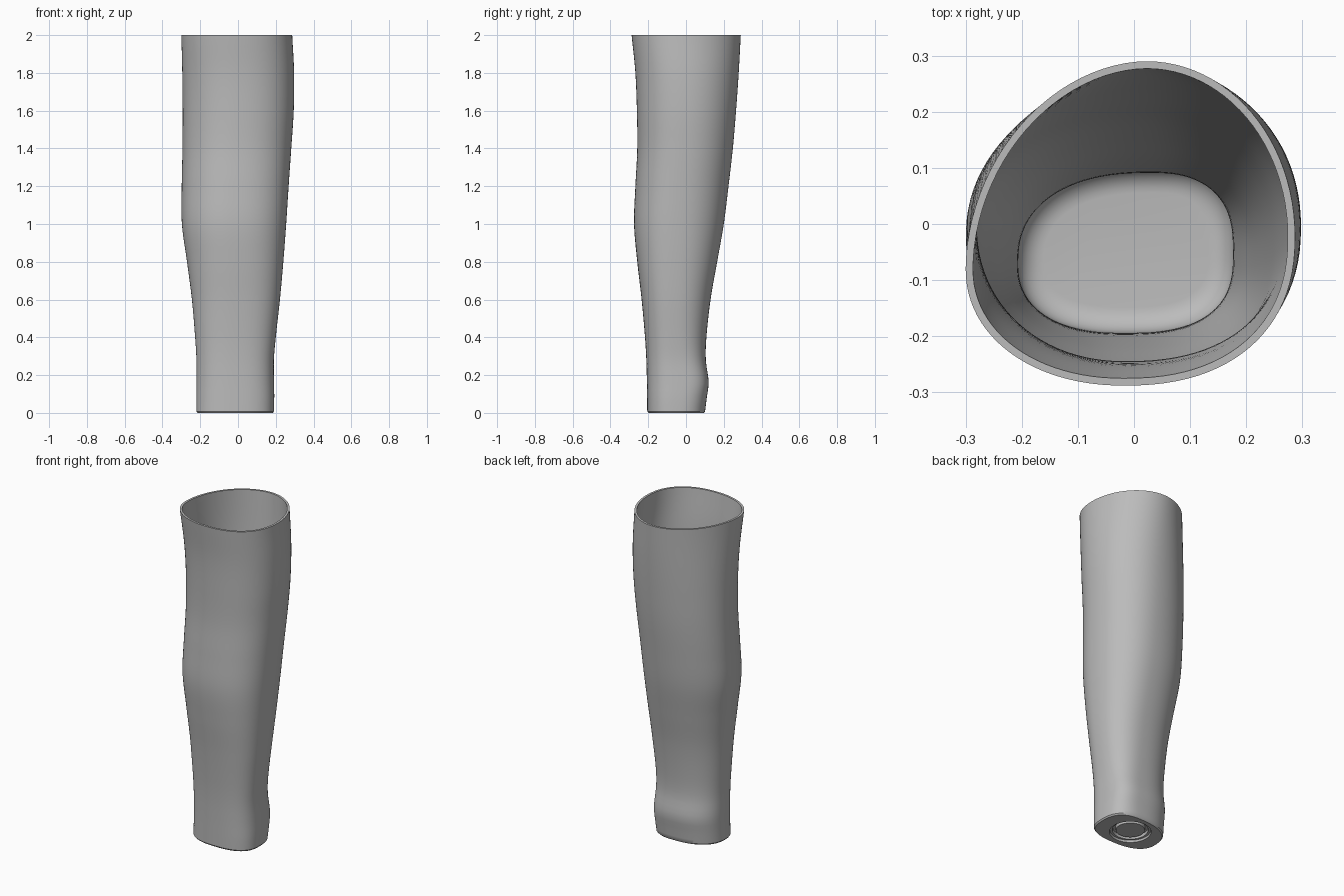
import bpy
import bmesh
from math import cos, sin, pi, radians

cube = bpy.data.objects.get("Cube")
if cube:
    bpy.data.objects.remove(cube, do_unlink=True)

SIDES = 96
WALL = 0.013
FLOOR = 0.06
HUB = (-0.015, -0.05)

# Silhouette of the shell: height, right edge, left edge, front edge, back edge
PROFILE = [
    (0.0, -0.22, 0.19, -0.205, 0.10),
    (0.08, -0.22, 0.192, -0.206, 0.11),
    (0.16, -0.22, 0.191, -0.207, 0.12),
    (0.28, -0.22, 0.19, -0.21, 0.105),
    (0.4, -0.227, 0.2, -0.217, 0.108),
    (0.6, -0.244, 0.222, -0.235, 0.13),
    (0.8, -0.27, 0.24, -0.258, 0.165),
    (1.0, -0.297, 0.255, -0.275, 0.2),
    (1.2, -0.298, 0.268, -0.268, 0.225),
    (1.4, -0.294, 0.282, -0.258, 0.248),
    (1.6, -0.293, 0.295, -0.26, 0.265),
    (1.8, -0.295, 0.297, -0.268, 0.279),
    (2.0, -0.3, 0.287, -0.288, 0.29),
]

# Section shape: height, where each edge peaks (left, back, right, front),
# then the squareness of the four corners, starting at back left
SHAPE = [
    (0.0, 0.49, 0.61, 0.42, 0.49, 2.6, 2.4, 2.4, 2.7),
    (0.16, 0.49, 0.61, 0.43, 0.49, 2.9, 2.4, 2.4, 2.7),
    (0.4, 0.49, 0.6, 0.45, 0.49, 2.4, 2.3, 2.3, 2.6),
    (1.1, 0.49, 0.56, 0.53, 0.48, 2.2, 2.1, 2.2, 2.4),
    (1.6, 0.49, 0.55, 0.48, 0.48, 2.1, 2.0, 2.1, 2.3),
    (2.0, 0.46, 0.55, 0.36, 0.48, 2.0, 1.9, 2.1, 2.3),
]


def sample(table, z):
    """Smoothly interpolate the rows of a table by height."""
    i = max(k for k in range(len(table) - 1) if table[k][0] <= z)
    a, b = table[i], table[i + 1]
    before, after = table[max(i - 1, 0)], table[min(i + 2, len(table) - 1)]
    span = b[0] - a[0]
    t = (z - a[0]) / span
    values = []
    for c in range(1, len(a)):
        m0 = (b[c] - before[c]) / (b[0] - before[0]) * span
        m1 = (after[c] - a[c]) / (after[0] - a[0]) * span
        d = b[c] - a[c]
        values.append(a[c] + t * (m0 + t * (3 * d - 2 * m0 - m1 + t * (m0 + m1 - 2 * d))))
    return values


def section(z, inset=0.0, height=None):
    """Rounded outline made of four superellipse quarters."""
    x0, x1, y0, y1 = sample(PROFILE, z)
    left, back, right, front, *powers = sample(SHAPE, z)
    y_left, y_right = y0 + (y1 - y0) * left, y0 + (y1 - y0) * right
    x_back, x_front = x0 + (x1 - x0) * back, x0 + (x1 - x0) * front
    x0, x1, y0, y1 = x0 + inset, x1 - inset, y0 + inset, y1 - inset
    points = []
    for k in range(SIDES):
        angle = 2 * pi * k / SIDES
        quarter = 4 * k // SIDES
        power = 2 / powers[quarter]
        cx = x_back if quarter < 2 else x_front
        cy = y_left if quarter in (0, 3) else y_right
        ex = x1 if quarter in (0, 3) else x0
        ey = y1 if quarter < 2 else y0
        points.append((cx + (ex - cx) * abs(cos(angle)) ** power,
                       cy + (ey - cy) * abs(sin(angle)) ** power,
                       z if height is None else height))
    return points


def circle(radius, z):
    return [(HUB[0] + radius * cos(2 * pi * k / SIDES),
             HUB[1] + radius * sin(2 * pi * k / SIDES), z) for k in range(SIDES)]


# Underside: central disc, raised ring and round recess
loops = [circle(0.08, 0.012), circle(0.083, 0.03), circle(0.098, 0.03),
         circle(0.1, 0.012), circle(0.113, 0.012), circle(0.116, 0.0)]
# Outer skin with a narrow chamfer at the foot
loops += [section(0, 0.006), section(0.008)]
steps = 64
loops += [section(0.03 + 1.97 * k / steps) for k in range(steps + 1)]
# Rim and inner skin down to the rounded floor
fillet = 0.045
bottom = FLOOR + fillet
loops += [section(2 - (2 - bottom) * k / steps, WALL) for k in range(steps + 1)]
for k in range(1, 8):
    a = k / 7 * pi / 2
    loops.append(section(bottom, WALL + fillet * (1 - cos(a)), bottom - fillet * sin(a)))

bm = bmesh.new()
rings = [[bm.verts.new(p) for p in loop] for loop in loops]
for low, high in zip(rings, rings[1:]):
    for k in range(SIDES):
        n = (k + 1) % SIDES
        bm.faces.new((low[k], low[n], high[n], high[k]))
bm.faces.new(rings[0][::-1])
bm.faces.new(rings[-1])
bmesh.ops.recalc_face_normals(bm, faces=bm.faces)
mesh = bpy.data.meshes.new("limb_shell")
bm.to_mesh(mesh)
bm.free()

shell = bpy.data.objects.new("limb_shell", mesh)
bpy.context.collection.objects.link(shell)

# Plain grey finish
grey = bpy.data.materials.new("plain_grey")
grey.use_nodes = True
color = (0.5, 0.5, 0.5, 1)
grey.diffuse_color = color
grey.node_tree.nodes["Principled BSDF"].inputs["Base Color"].default_value = color
mesh.materials.append(grey)

bpy.context.view_layer.objects.active = shell
shell.select_set(True)
bpy.ops.object.shade_smooth_by_angle(angle=radians(35))
